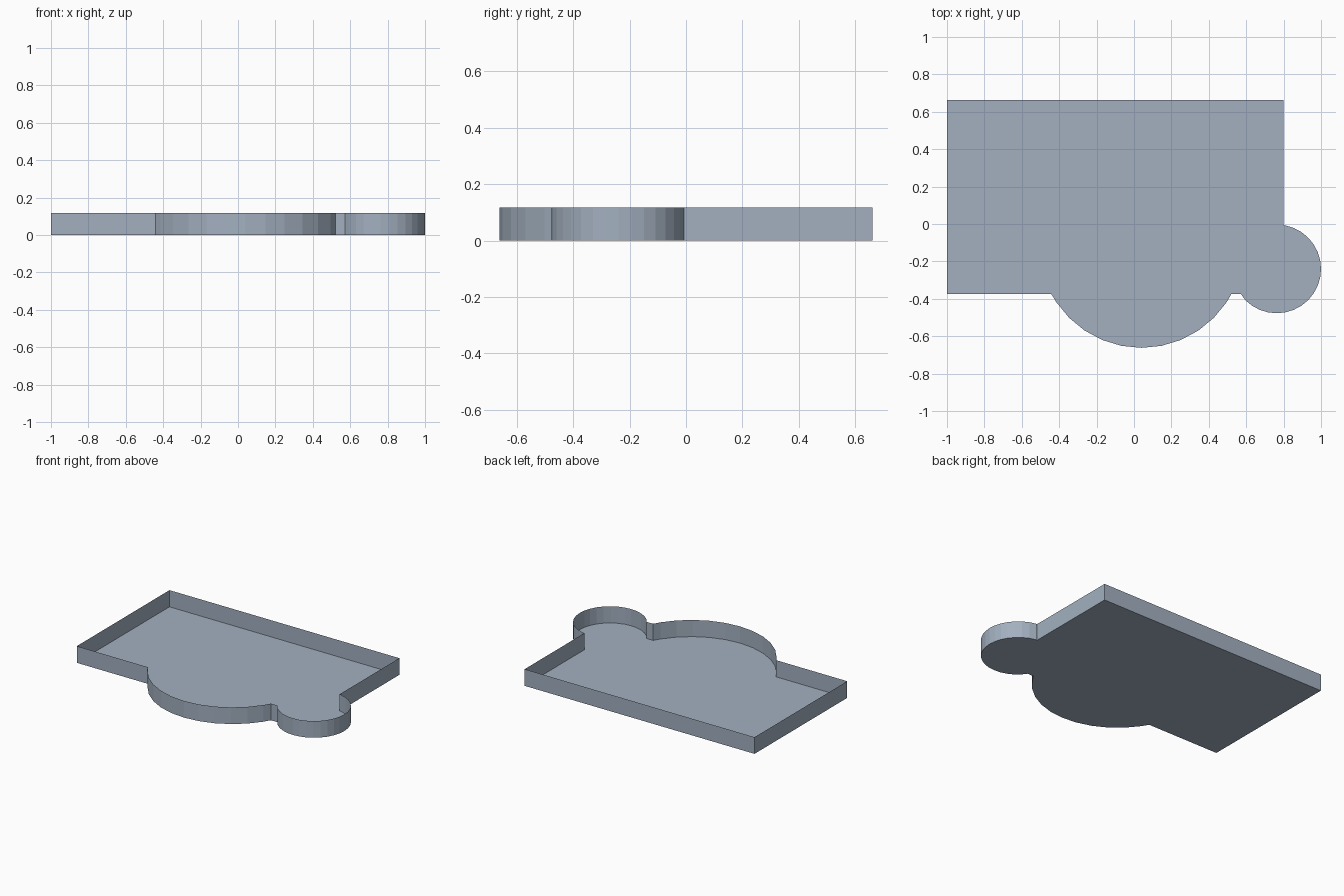
import bpy, bmesh, math

if "Cube" in bpy.data.objects:
    bpy.data.objects.remove(bpy.data.objects["Cube"])

HEIGHT = 0.118
STEP = math.radians(11.25)  # 32-sided circles


def arc(cx, cy, r, start, end):
    """Points of a 32-sided circle strictly between two boundary points, ends included."""
    a0 = math.atan2(start[1] - cy, start[0] - cx)
    a1 = math.atan2(end[1] - cy, end[0] - cx)
    if a1 < a0:
        a1 += 2 * math.pi
    first = math.floor(a0 / STEP + 0.15) + 1
    last = math.ceil(a1 / STEP - 0.15) - 1
    mid = [(cx + r * math.cos(i * STEP), cy + r * math.sin(i * STEP))
           for i in range(first, last + 1)]
    return [start] + mid + [end]


# Outline: rectangle with a large front lobe and a small corner lobe
outline = [(-1.0, 0.662), (-1.0, -0.375)]
outline += arc(0.04, -0.115, 0.547, (-0.442, -0.375), (0.52, -0.375))
outline += arc(0.763, -0.24, 0.237, (0.572, -0.375), (0.8, -0.008))
outline += [(0.8, 0.662)]

slate = bpy.data.materials.new("blue_grey")
slate.diffuse_color = (0.366, 0.434, 0.527, 1)
slate.use_nodes = True
slate.node_tree.nodes["Principled BSDF"].inputs["Base Color"].default_value = slate.diffuse_color

bm = bmesh.new()
low = [bm.verts.new((x, y, 0)) for x, y in outline]
high = [bm.verts.new((x, y, HEIGHT)) for x, y in outline]

# Thin rim wall, facing outward
n = len(outline)
for i in range(n):
    j = (i + 1) % n
    bm.faces.new((low[i], low[j], high[j], high[i]))

# Floor, facing down
floor = bm.faces.new(low[::-1])
bmesh.ops.triangulate(bm, faces=[floor])

mesh = bpy.data.meshes.new("tray")
bm.to_mesh(mesh)
bm.free()
mesh.materials.append(slate)
tray = bpy.data.objects.new("tray", mesh)
bpy.context.collection.objects.link(tray)
